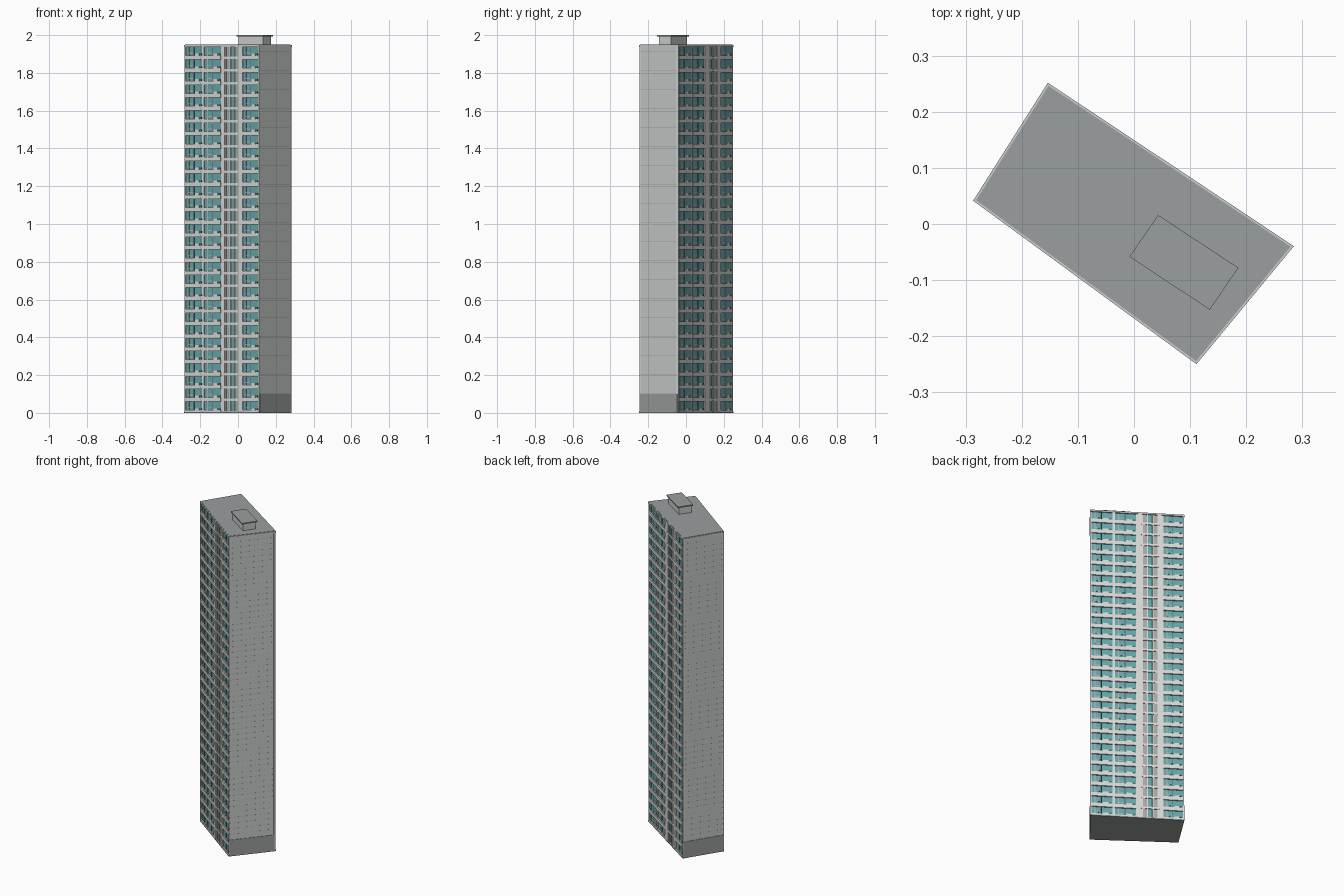
import bpy, bmesh
from mathutils import Vector

if "Cube" in bpy.data.objects:
    bpy.data.objects.remove(bpy.data.objects["Cube"])


def material(name, r, g, b):
    m = bpy.data.materials.new(name)
    m.diffuse_color = (r, g, b, 1)
    m.use_nodes = True
    m.node_tree.nodes["Principled BSDF"].inputs["Base Color"].default_value = m.diffuse_color
    return m


WALL = material("light wall panel", 0.60, 0.62, 0.62)
ROOF = material("roof grey", 0.32, 0.345, 0.345)
PLINTH = material("plinth grey", 0.33, 0.345, 0.345)
WHITE = material("off white facade", 0.68, 0.68, 0.67)
GLASS = material("teal glass", 0.13, 0.38, 0.40)
FRAME = material("warm grey frame", 0.46, 0.42, 0.41)
PANEL = material("stair panel grey", 0.38, 0.39, 0.39)
DARK = material("dark trim", 0.10, 0.11, 0.11)

# Footprint corners, slightly skewed from a rectangle
A, B = Vector((-0.153, 0.249)), Vector((0.282, -0.040))
C, D = Vector((0.111, -0.247)), Vector((-0.284, 0.042))
FACADES = {"front": (D, C), "back": (B, A)}
ENDS = {"right": (C, B), "left": (A, D)}
FLOORS, TOP = 29, 1.945
PITCH = TOP / FLOORS


def finish(bm, name, mat):
    bmesh.ops.recalc_face_normals(bm, faces=bm.faces)
    me = bpy.data.meshes.new(name)
    bm.to_mesh(me)
    bm.free()
    me.materials.append(mat)
    ob = bpy.data.objects.new(name, me)
    bpy.context.scene.collection.objects.link(ob)
    return ob


def add_prism(bm, pts, z0, z1):
    lo = [bm.verts.new((p.x, p.y, z0)) for p in pts]
    hi = [bm.verts.new((p.x, p.y, z1)) for p in pts]
    n = len(pts)
    bm.faces.new(lo[::-1])
    bm.faces.new(hi)
    for i in range(n):
        j = (i + 1) % n
        bm.faces.new((lo[i], lo[j], hi[j], hi[i]))


def add_box(bm, side, u0, u1, d0, d1, z0, z1):
    """Box on a side: u along it (0..1), d outward from it."""
    p, q = side
    t = q - p
    n = Vector((t.y, -t.x)).normalized()
    add_prism(bm, [p + t * u0 + n * d0, p + t * u1 + n * d0,
                   p + t * u1 + n * d1, p + t * u0 + n * d1], z0, z1)


def offset(pts, dists):
    """Counterclockwise outline with each edge moved outward."""
    lines = []
    for i, p in enumerate(pts):
        t = (pts[(i + 1) % len(pts)] - p).normalized()
        lines.append((p + Vector((t.y, -t.x)) * dists[i], t))
    out = []
    for i in range(len(pts)):
        (p, t), (q, s) = lines[i - 1], lines[i]
        out.append(p + t * ((q - p).cross(s) / t.cross(s)))
    return out


def solid(name, pts, z0, z1, mat):
    bm = bmesh.new()
    add_prism(bm, pts, z0, z1)
    return finish(bm, name, mat)


# Tower core, base slab, roof rim and roof deck
quad = [D, C, B, A]
solid("tower_core", offset(quad, (-0.010, 0, -0.010, 0)), 0.006, 1.94, WALL)
solid("base_slab", offset(quad, (0.001,) * 4), 0, 0.007, PLINTH)
solid("roof_rim", offset(quad, (0.002,) * 4), 1.938, 1.948, WALL)
solid("roof_deck", offset(quad, (-0.002,) * 4), 1.94, 1.95, ROOF)

# Rooftop machine room with a thin overhanging cap
room = [Vector((-0.008, -0.058)), Vector((0.135, -0.153)),
        Vector((0.186, -0.078)), Vector((0.043, 0.016))]
solid("roof_room", offset(room, (-0.008,) * 4), 1.949, 1.994, WALL)
solid("roof_room_cap", room, 1.993, 2.0, ROOF)

# End walls: plinth plates and fine horizontal panel joints
for label, side in ENDS.items():
    bm = bmesh.new()
    add_box(bm, side, 0.025, 0.975, -0.002, 0.002, 0.006, 0.1)
    finish(bm, label + "_plinth", PLINTH)
    bm = bmesh.new()
    for i in range(3, FLOORS * 2):
        z = i * PITCH / 2
        add_box(bm, side, 0.02, 0.98, -0.001, 0.0003, z, z + 0.0008)
    finish(bm, label + "_panel_joints", PANEL)

# Facade layout along each long side
PIERS = [(0, 0.012), (0.238, 0.262), (0.488, 0.54), (0.735, 0.78), (0.988, 1)]
BAYS = [(0.012, 0.238), (0.262, 0.488), (0.78, 0.988)]
STAIR = (0.54, 0.735)

for label, side in FACADES.items():
    parts = {k: bmesh.new() for k in
             ("glass", "piers", "bands", "frames", "mullions", "balconies", "boxes", "stair_panels")}

    def put(part, bay, a, b, d0, d1, z0, z1):
        w = bay[1] - bay[0]
        add_box(parts[part], side, bay[0] + w * a, bay[0] + w * b, d0, d1, z0, z1)

    # Full-height strips
    for pier in PIERS:
        put("piers", pier, 0, 1, -0.011, 0.0, 0.007, 1.938)
    for bay in BAYS + [STAIR]:
        put("glass", bay, 0, 1, -0.011, -0.006, 0.007, 1.938)
    for bay in BAYS:
        put("mullions", bay, 0.47, 0.50, -0.009, -0.004, 0.007, 1.938)
    for a, b in ((0, 0.10), (0.32, 0.38), (0.62, 0.68), (0.90, 1)):
        put("piers", STAIR, a, b, -0.009, -0.001, 0.007, 1.938)
    for a, b in ((0.10, 0.32), (0.68, 0.90)):
        put("stair_panels", STAIR, a, b, -0.009, -0.004, 0.007, 1.938)

    # Repeating storey details
    for k in range(FLOORS):
        z = k * PITCH
        low = z - 0.008 if k else 0.006
        for bay in BAYS:
            put("bands", bay, 0, 1, -0.01, 0.001, low, z + 0.014)
            put("balconies", bay, 0.56, 0.80, -0.009, -0.002, z + 0.013, z + 0.024)
            put("boxes", bay, 0.86, 0.95, -0.009, -0.002, z + 0.014, z + 0.024)
            put("frames", bay, 0.16, 0.20, -0.009, -0.005, z + 0.014, z + 0.06)
            put("frames", bay, 0.20, 0.47, -0.009, -0.005, z + 0.025, z + 0.029)
        put("bands", STAIR, 0, 1, -0.01, -0.0005, max(z - 0.004, 0.006), z + 0.009)

    colours = {"glass": GLASS, "piers": WHITE, "bands": WHITE, "frames": FRAME,
               "mullions": DARK, "balconies": WHITE, "boxes": DARK, "stair_panels": PANEL}
    for part, bm in parts.items():
        finish(bm, label + "_" + part, colours[part])
